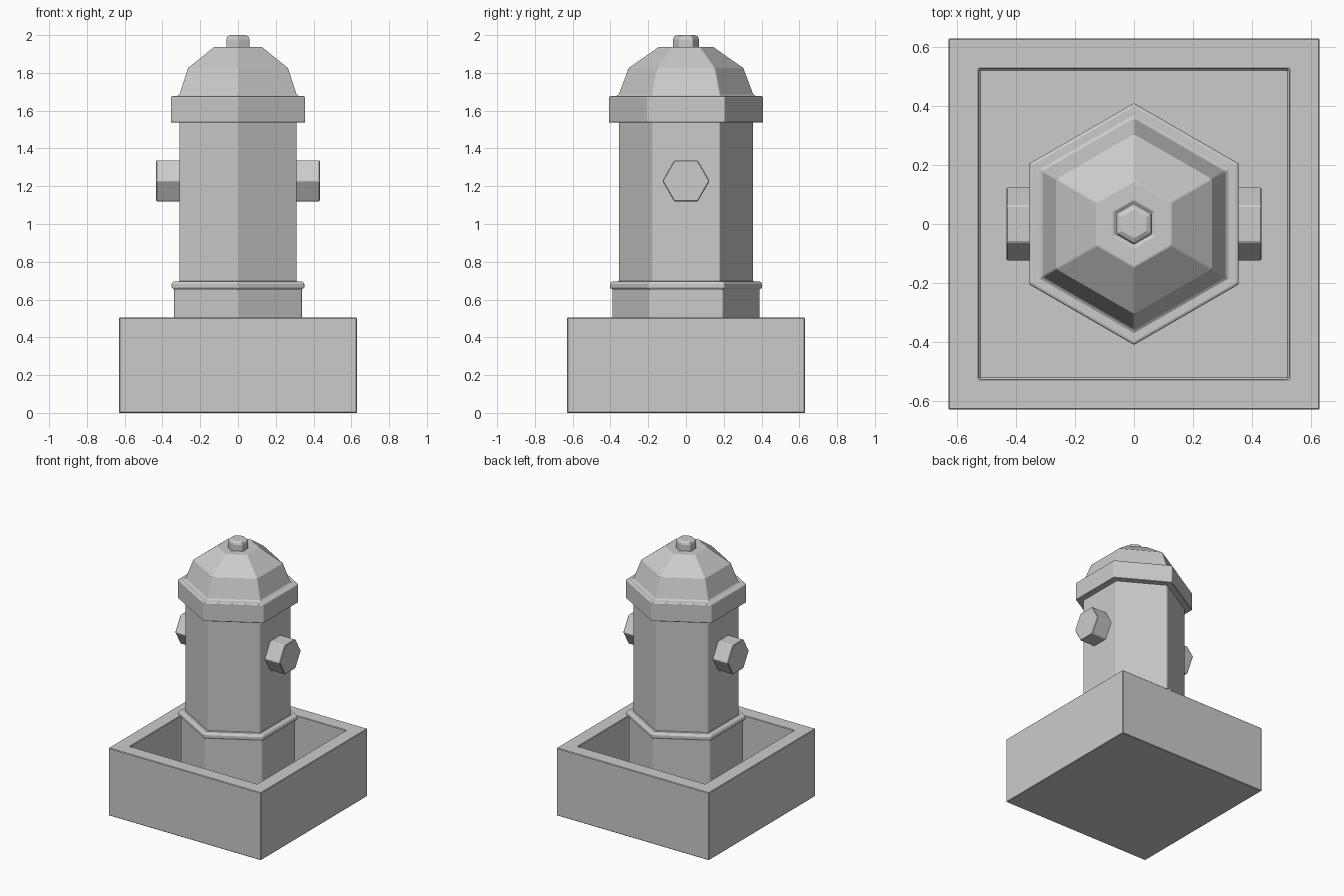
import bpy, bmesh, math
from mathutils import Matrix

if "Cube" in bpy.data.objects:
    bpy.data.objects.remove(bpy.data.objects["Cube"])


def finish(name, bm, bevel):
    bmesh.ops.recalc_face_normals(bm, faces=bm.faces)
    mesh = bpy.data.meshes.new(name)
    bm.to_mesh(mesh)
    bm.free()
    obj = bpy.data.objects.new(name, mesh)
    bpy.context.collection.objects.link(obj)
    if bevel:
        mod = obj.modifiers.new("soft_edges", "BEVEL")
        mod.width = bevel
        mod.segments = 1
        mod.limit_method = "ANGLE"
        mod.angle_limit = math.radians(35)
    return obj


def prism(name, profile, sides, start, bevel=0.004, matrix=Matrix()):
    """Stack n-sided rings from (corner radius, height) pairs and cap both ends."""
    bm = bmesh.new()
    rings = []
    for r, z in profile:
        angles = [start + 2 * math.pi * i / sides for i in range(sides)]
        rings.append([bm.verts.new((r * math.cos(a), r * math.sin(a), z)) for a in angles])
    for low, high in zip(rings, rings[1:]):
        for i in range(sides):
            j = (i + 1) % sides
            bm.faces.new((low[i], low[j], high[j], high[i]))
    bm.faces.new(rings[0])
    bm.faces.new(rings[-1])
    bm.transform(matrix)
    return finish(name, bm, bevel)


# Square open basin: outer wall, rim, inner wall and floor
D = math.sqrt(2)
prism("basin", [(0.63 * D, 0), (0.63 * D, 0.505), (0.525 * D, 0.505), (0.525 * D, 0.02)],
      4, math.pi / 4)

# Hexagonal pedestal, collar and barrel
HEX = math.pi / 2
prism("barrel", [(0.39, 0.02), (0.39, 0.655), (0.405, 0.661), (0.405, 0.683),
                 (0.396, 0.695), (0.358, 0.695), (0.358, 1.55)], 6, HEX)

# Bonnet with its flange and faceted dome
prism("bonnet", [(0.358, 1.537), (0.41, 1.537), (0.41, 1.672), (0.402, 1.678),
                 (0.37, 1.678), (0.358, 1.685), (0.305, 1.826), (0.146, 1.937),
                 (0.08, 1.937), (0.07, 1.929)], 6, HEX, 0.003)

# Operating nut on top
prism("top_nut", [(0.07, 1.925), (0.07, 1.978), (0.064, 1.992), (0.048, 2.0)], 6, HEX, 0.002)

# Side outlets, one mirrored to each side
for side, label in ((1, "right"), (-1, "left")):
    turn = Matrix.Translation((0, 0, 1.228)) @ Matrix.Rotation(side * math.pi / 2, 4, "Y")
    prism(label + "_outlet", [(0.125, 0.3), (0.125, 0.433)], 6, HEX, 0.004, turn)
